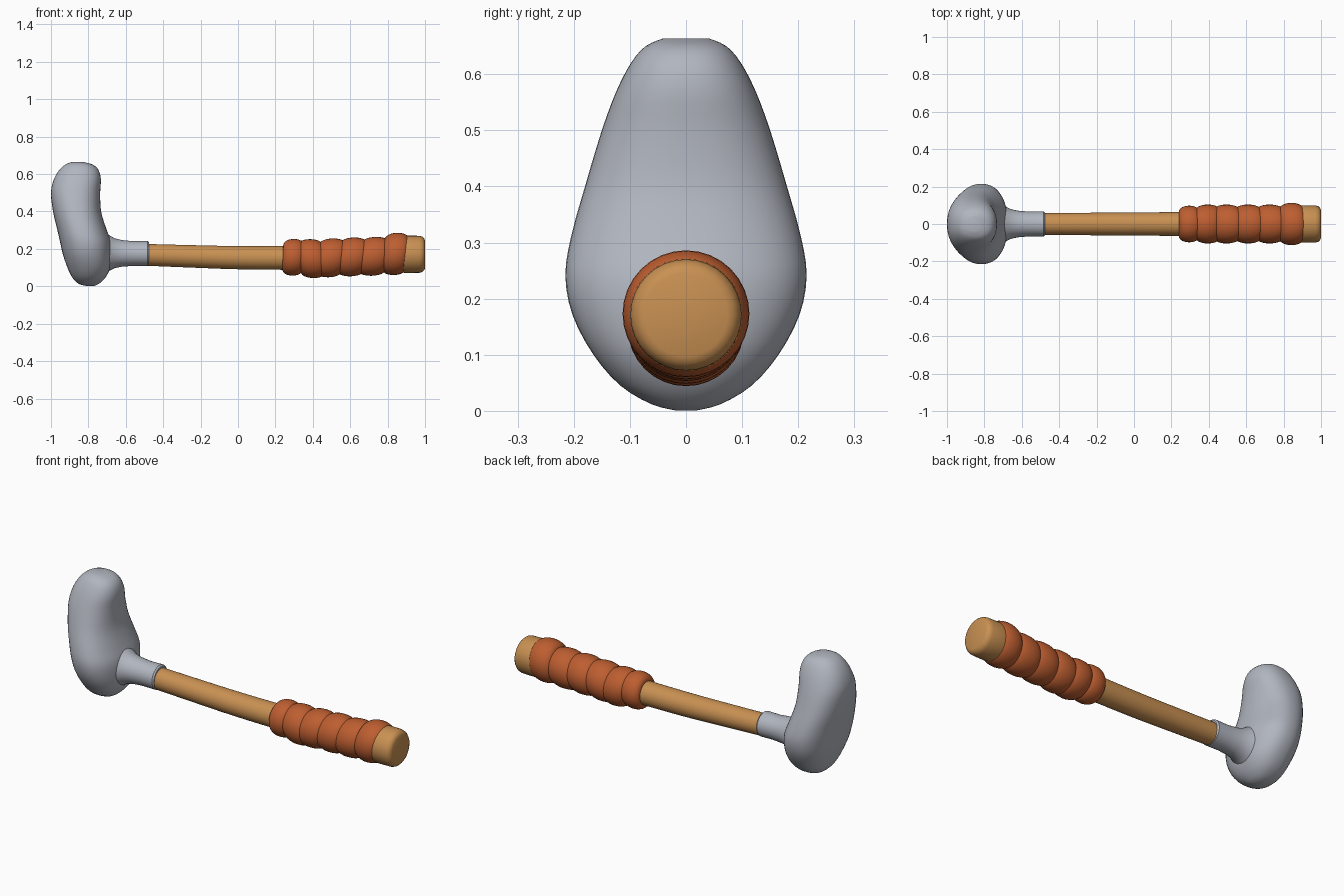
import bpy, bmesh, math
from mathutils import Vector

if "Cube" in bpy.data.objects:
    bpy.data.objects.remove(bpy.data.objects["Cube"])


def material(name, color):
    m = bpy.data.materials.new(name)
    m.diffuse_color = (*color, 1)
    m.use_nodes = True
    m.node_tree.nodes["Principled BSDF"].inputs["Base Color"].default_value = m.diffuse_color
    return m


STEEL = material("grey steel", (0.44, 0.465, 0.52))
WOOD = material("light wood", (0.58, 0.28, 0.085))
LEATHER = material("orange leather", (0.51, 0.112, 0.03))


def loft(name, rings, mat, angle=60):
    """Skin a list of equal-length point rings and cap both ends."""
    bm = bmesh.new()
    vs = [[bm.verts.new(p) for p in ring] for ring in rings]
    n = len(rings[0])
    for a, b in zip(vs, vs[1:]):
        for i in range(n):
            j = (i + 1) % n
            bm.faces.new((a[i], a[j], b[j], b[i]))
    bm.faces.new(vs[0][::-1])
    bm.faces.new(vs[-1])
    bmesh.ops.recalc_face_normals(bm, faces=bm.faces)
    me = bpy.data.meshes.new(name)
    bm.to_mesh(me)
    bm.free()
    me.materials.append(mat)
    ob = bpy.data.objects.new(name, me)
    bpy.context.collection.objects.link(ob)
    bpy.ops.object.select_all(action='DESELECT')
    ob.select_set(True)
    bpy.context.view_layer.objects.active = ob
    bpy.ops.object.shade_smooth_by_angle(angle=math.radians(angle))
    return ob


def smooth_keys(keys, steps):
    """Catmull-Rom interpolation between key tuples."""
    out = []
    for i in range(len(keys) - 1):
        p0, p1 = Vector(keys[max(i - 1, 0)]), Vector(keys[i])
        p2, p3 = Vector(keys[i + 1]), Vector(keys[min(i + 2, len(keys) - 1)])
        for s in range(steps):
            t = s / steps
            out.append(0.5 * (2 * p1 + (p2 - p0) * t + (2 * p0 - 5 * p1 + 4 * p2 - p3) * t * t
                              + (3 * p1 - p0 - 3 * p2 + p3) * t ** 3))
    return out + [Vector(keys[-1])]


def head_ring(z, x0, x1, w, n=48):
    """Horizontal rounded outline, slightly squarer than an ellipse."""
    pts = []
    for i in range(n):
        a = 2 * math.pi * i / n
        c, s = math.cos(a), math.sin(a)
        c = math.copysign(abs(c) ** 0.88, c)
        s = math.copysign(abs(s) ** 0.88, s)
        pts.append(((x0 + x1) / 2 + (x1 - x0) / 2 * c, w * s, z))
    return pts


def round_ring(x, z, r, tilt=0.0, n=32):
    """Circle around the x axis, leaning by tilt."""
    return [(x + tilt * r * math.sin(a), r * math.cos(a), z + r * math.sin(a))
            for a in (2 * math.pi * i / n for i in range(n))]


# Head: height, rear x, inner x, half width
HEAD = [(0.001, -0.805, -0.775, 0.02), (0.012, -0.85, -0.745, 0.062), (0.045, -0.885, -0.71, 0.117),
        (0.10, -0.912, -0.682, 0.165), (0.17, -0.936, -0.675, 0.202), (0.24, -0.952, -0.68, 0.215),
        (0.31, -0.968, -0.705, 0.205), (0.40, -0.989, -0.732, 0.180), (0.50, -1.0, -0.737, 0.150),
        (0.57, -0.985, -0.733, 0.124), (0.62, -0.957, -0.745, 0.098), (0.65, -0.925, -0.775, 0.072),
        (0.664, -0.89, -0.825, 0.04)]
loft("head", [head_ring(*k) for k in smooth_keys(HEAD, 3)], STEEL)

# Socket flaring into the head
SOCKET = [(-0.77, 0.178, 0.15), (-0.72, 0.178, 0.115), (-0.69, 0.178, 0.096), (-0.66, 0.177, 0.080),
          (-0.62, 0.176, 0.071), (-0.56, 0.175, 0.066), (-0.50, 0.175, 0.067), (-0.483, 0.175, 0.067),
          (-0.475, 0.175, 0.060)]
loft("socket", [round_ring(*k) for k in SOCKET], STEEL, 40)

# Slightly bowed wooden shaft
SHAFT = [(-0.52, 0.169, 0.058), (-0.25, 0.160, 0.060), (0.0, 0.153, 0.062), (0.3, 0.152, 0.064),
         (0.6, 0.156, 0.068), (0.92, 0.170, 0.075)]
loft("shaft", [round_ring(*k) for k in smooth_keys(SHAFT, 3)], WOOD)

# Rounded butt at the end of the handle
BUTT = [(0.86, 0.171, 0.096), (0.90, 0.171, 0.100), (0.97, 0.171, 0.099), (0.985, 0.171, 0.095),
        (0.995, 0.171, 0.086), (1.0, 0.171, 0.074)]
loft("butt", [round_ring(*k) for k in BUTT], WOOD)

# Leather wrap: centre x, centre z, radius, half length, lean
WRAPS = [(0.295, 0.155, 0.098, 0.056, 0.04), (0.395, 0.148, 0.104, 0.070, -0.10),
         (0.495, 0.152, 0.104, 0.074, 0.14), (0.610, 0.157, 0.104, 0.076, 0.12),
         (0.725, 0.160, 0.104, 0.078, 0.14), (0.842, 0.173, 0.113, 0.068, 0.10)]
for i, (x, z, r, half, lean) in enumerate(WRAPS):
    rings = []
    for k in range(13):
        a = math.pi * k / 12
        rings.append(round_ring(x - half * math.cos(a), z, r * (0.6 + 0.4 * math.sin(a) ** 0.8), lean))
    loft(f"grip_wrap_{i + 1}", rings, LEATHER)
